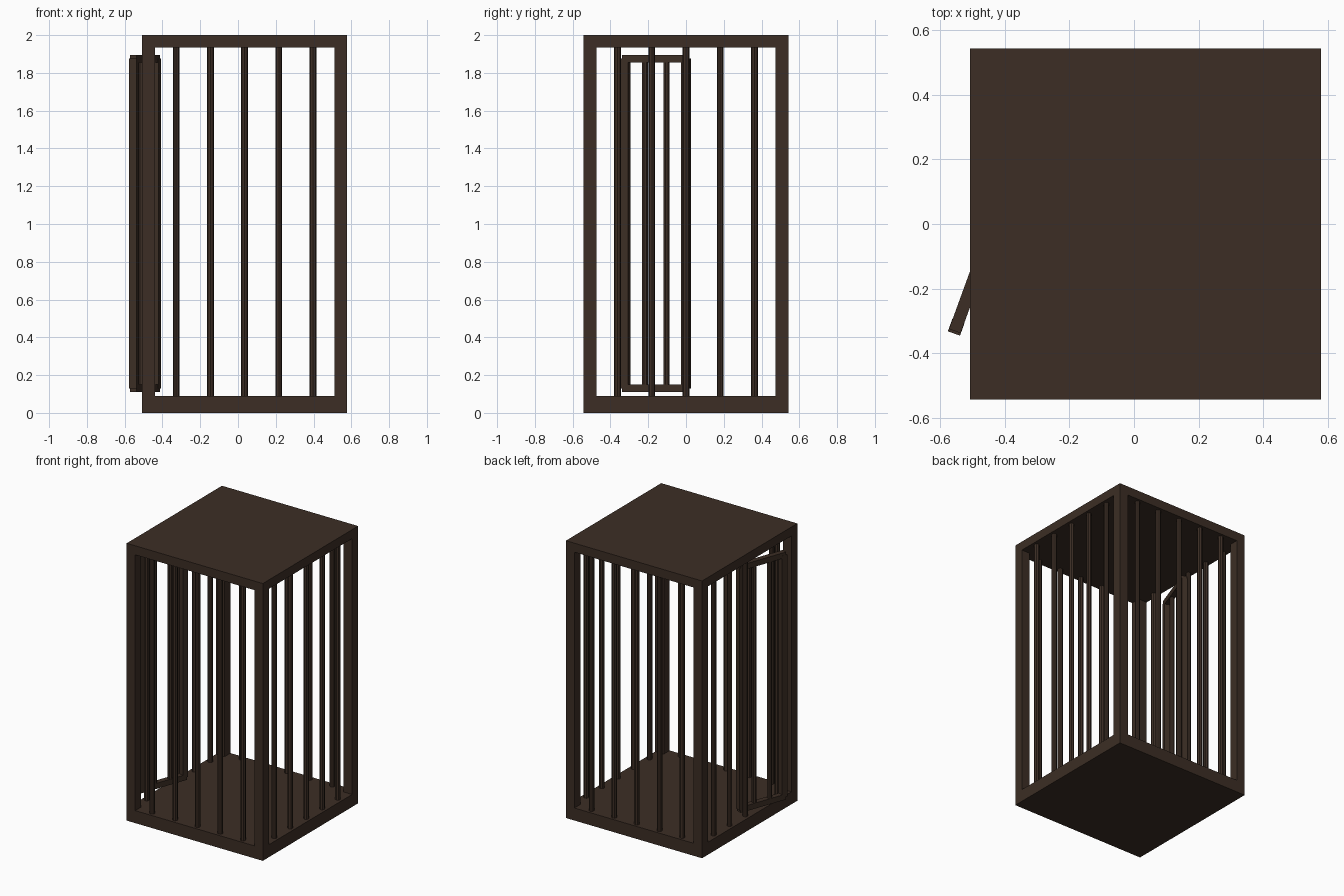
import bpy
from math import radians
from mathutils import Matrix, Vector

cube = bpy.data.objects.get("Cube")
if cube:
    bpy.data.objects.remove(cube, do_unlink=True)

brown = bpy.data.materials.new("dark_brown")
brown.use_nodes = True
colour = (0.045, 0.027, 0.018, 1)
brown.diffuse_color = colour
brown.node_tree.nodes["Principled BSDF"].inputs["Base Color"].default_value = colour

CX = 0.035           # cage centre in x; the open door sticks out on the other side
HALF = 0.543         # half the cage width
POST = 0.068
FLOOR, CEILING, TOP = 0.09, 1.935, 2.0
MID = HALF - POST / 2
STEP = 0.181         # spacing of the bars


def finish(name):
    obj = bpy.context.object
    obj.name = obj.data.name = name
    obj.data.materials.append(brown)
    return obj


def box(name, low, high):
    low, high = Vector(low), Vector(high)
    bpy.ops.mesh.primitive_cube_add(size=1)
    obj = finish(name)
    obj.data.transform(Matrix.Translation((low + high) / 2) @ Matrix.Diagonal((*(high - low), 1)))
    return obj


def bar(name, x, y, low, high, radius=0.018):
    bpy.ops.mesh.primitive_cylinder_add(vertices=8, radius=radius, depth=high - low,
                                        location=(x, y, (low + high) / 2))
    bpy.ops.object.shade_smooth_by_angle(angle=radians(30))
    return finish(name)


# Floor and roof slabs
for name, low, high in (("floor", 0, FLOOR), ("roof", CEILING, TOP)):
    box(name, (CX - HALF, -HALF, low), (CX + HALF, HALF, high))

# Corner posts
for sx, side in ((-1, "right"), (1, "left")):
    for sy, end in ((-1, "front"), (1, "back")):
        x, y, h = CX + sx * MID, sy * MID, POST / 2
        box(f"{end}_{side}_post", (x - h, y - h, FLOOR), (x + h, y + h, CEILING))

# Wall bars, leaving out one bar for the doorway
for i in range(-2, 3):
    t = i * STEP
    bar("front_bar", CX + t, -MID, FLOOR, CEILING)
    bar("back_bar", CX + t, MID, FLOOR, CEILING)
    bar("left_bar", CX + MID, t, FLOOR, CEILING)
    if i != -1:
        bar("right_bar", CX - MID, t, FLOOR, CEILING)

# Door, built around its own centre and swung slightly open
LENGTH, THICK, LOW, HIGH = 0.38, 0.04, 0.13, 1.875
h = THICK / 2
door = []
for s in (-1, 1):
    y = s * (LENGTH / 2 - h)
    door.append(box("door_stile", (-h, y - h, LOW), (h, y + h, HIGH)))
    door.append(bar("door_bar", 0, s * 0.061, LOW, HIGH, 0.017))
for name, z in (("door_bottom_rail", LOW), ("door_top_rail", HIGH)):
    door.append(box(name, (-h + 0.001, -LENGTH / 2 + 0.008, z - h),
                    (h - 0.001, LENGTH / 2 - 0.008, z + h)))
swing = Matrix.Translation((-0.492, -0.16, 0)) @ Matrix.Rotation(radians(-20), 4, 'Z')
for part in door:
    part.matrix_world = swing @ Matrix.Translation(part.location)
